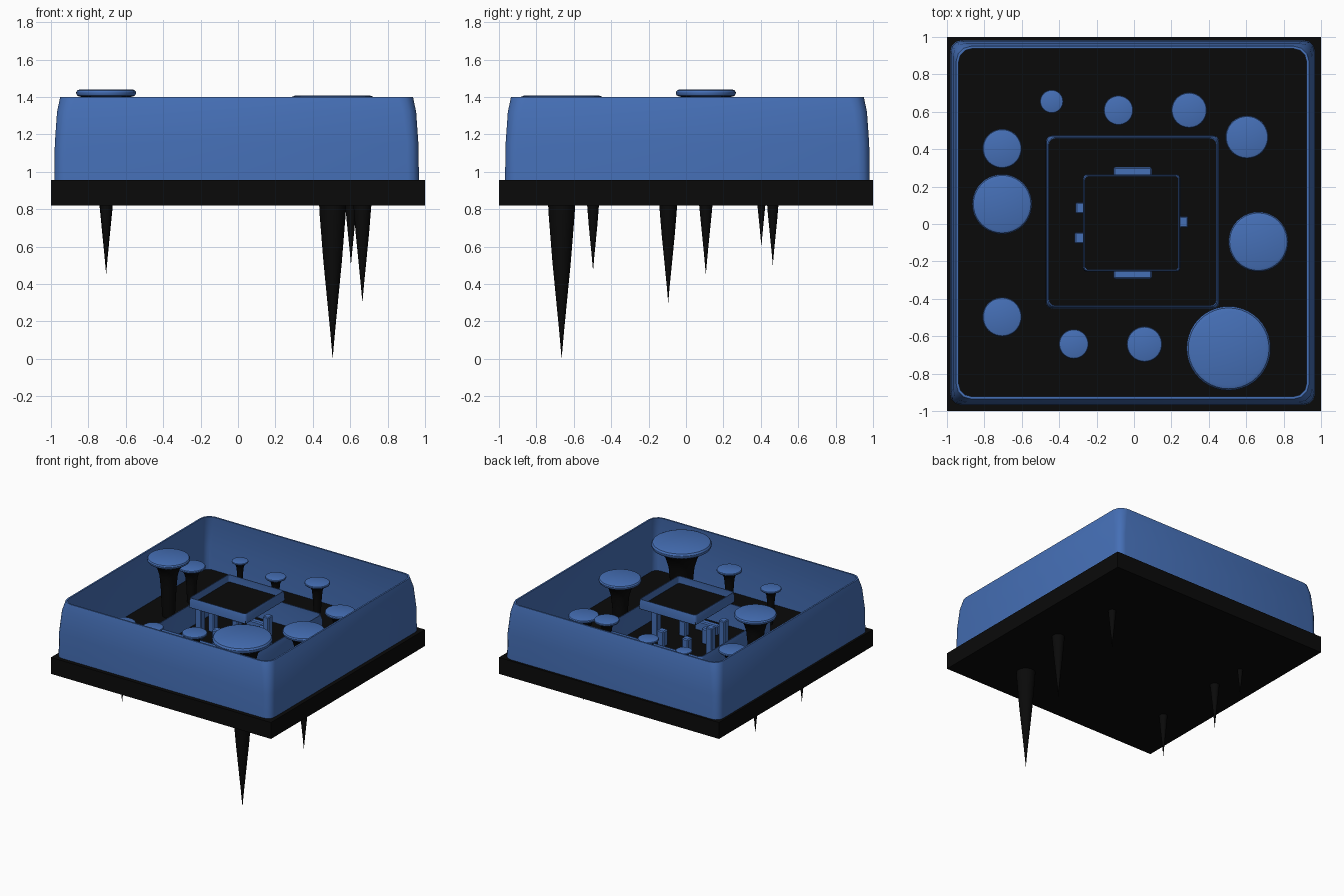
import bpy, bmesh, math

if "Cube" in bpy.data.objects:
    bpy.data.objects.remove(bpy.data.objects["Cube"])

def material(name, rgb):
    m = bpy.data.materials.new(name)
    m.diffuse_color = (*rgb, 1)
    m.use_nodes = True
    m.node_tree.nodes["Principled BSDF"].inputs["Base Color"].default_value = m.diffuse_color
    return m

BLUE = material("blue", (0.06, 0.16, 0.47))
BLACK = material("black", (0.003, 0.003, 0.003))

def finish(name, bm, mat, smooth=False):
    bmesh.ops.recalc_face_normals(bm, faces=bm.faces)
    me = bpy.data.meshes.new(name)
    bm.to_mesh(me)
    bm.free()
    ob = bpy.data.objects.new(name, me)
    bpy.context.collection.objects.link(ob)
    me.materials.append(mat)
    if smooth:
        bpy.ops.object.select_all(action='DESELECT')
        ob.select_set(True)
        bpy.context.view_layer.objects.active = ob
        bpy.ops.object.shade_smooth_by_angle(angle=math.radians(30))
    return ob

def box(name, x, y, z, mat, bevel=0):
    bm = bmesh.new()
    bmesh.ops.create_cube(bm, size=1)
    for v in bm.verts:
        v.co = [r[0] if c < 0 else r[1] for c, r in zip(v.co, (x, y, z))]
    if bevel:
        bmesh.ops.bevel(bm, geom=bm.edges[:], offset=bevel, segments=1, affect='EDGES')
    return finish(name, bm, mat)

def square_loop(bm, half, radius, z, cx, cy, seg=3):
    loop = []
    for k, (sx, sy) in enumerate(((1, 1), (-1, 1), (-1, -1), (1, -1))):
        for i in range(seg + 1):
            a = math.pi / 2 * (k + i / seg)
            loop.append(bm.verts.new((cx + sx * (half - radius) + radius * math.cos(a),
                                      cy + sy * (half - radius) + radius * math.sin(a), z)))
    return loop

def square_wall(name, profile, cx, cy):
    # closed cross-section of (half width, corner radius, z) swept round a square
    bm = bmesh.new()
    loops = [square_loop(bm, h, r, z, cx, cy) for h, r, z in profile]
    for a, b in zip(loops, loops[1:] + loops[:1]):
        for i in range(len(a)):
            j = (i + 1) % len(a)
            bm.faces.new((a[i], a[j], b[j], b[i]))
    return finish(name, bm, BLUE, True)

def lathe(name, profile, x, y, mat, n=40):
    bm = bmesh.new()
    rings = []
    for r, z in profile:
        if r == 0:
            rings.append([bm.verts.new((x, y, z))] * n)
        else:
            rings.append([bm.verts.new((x + r * math.cos(2 * math.pi * i / n),
                                        y + r * math.sin(2 * math.pi * i / n), z)) for i in range(n)])
    for a, b in zip(rings, rings[1:]):
        for i in range(n):
            j = (i + 1) % n
            bm.faces.new(list(dict.fromkeys((a[i], a[j], b[j], b[i]))))
    return finish(name, bm, mat, True)

# Base slab
box("base_slab", (-1, 1), (-1, 1), (0.82, 0.955), BLACK)

# Outer wall
square_wall("outer_wall", [(0.975, 0.06, 0.95), (0.972, 0.06, 1.15), (0.96, 0.07, 1.32),
                           (0.943, 0.08, 1.4), (0.93, 0.07, 1.4), (0.937, 0.06, 1.32),
                           (0.945, 0.05, 1.15), (0.945, 0.05, 0.95)], -0.0075, 0.0075)
# Inner low wall
square_wall("inner_wall", [(0.462, 0.03, 0.95), (0.46, 0.03, 1.10), (0.452, 0.035, 1.14),
                           (0.446, 0.03, 1.14), (0.448, 0.025, 1.10), (0.448, 0.025, 0.95)],
            -0.0075, 0.01)
# Raised tray with black floor
square_wall("tray_rim", [(0.26, 0.02, 1.28), (0.259, 0.02, 1.33), (0.254, 0.02, 1.355),
                         (0.249, 0.018, 1.355), (0.251, 0.016, 1.33), (0.251, 0.016, 1.28)],
            -0.0125, 0.005)
box("tray_floor", (-0.268, 0.243), (-0.25, 0.26), (1.275, 1.295), BLACK)

# Small posts and bars around the tray
for x, y, top in ((-0.285, 0.085, 1.2), (-0.29, -0.075, 1.2), (0.263, 0.01, 1.25)):
    box("tray_post", (x - 0.027, x + 0.027), (y - 0.03, y + 0.03), (0.95, top), BLUE, 0.006)
for y in (-0.27, 0.28):
    box("side_bar", (-0.11, 0.095), (y - 0.025, y + 0.025), (0.95, 1.03), BLUE, 0.008)
for x, y in ((-0.12, -0.1), (-0.1, 0.13), (0.1, -0.12), (0.13, 0.12)):
    box("small_block", (x - 0.03, x + 0.03), (y - 0.03, y + 0.03), (0.95, 1.08), BLUE, 0.008)

# Pegs: x, y, head radius, top height, tip height
pegs = [(-0.44, 0.655, 0.062, 1.27, 0.87), (-0.083, 0.608, 0.079, 1.255, 0.84),
        (0.295, 0.608, 0.095, 1.31, 0.84), (0.604, 0.464, 0.115, 1.21, 0.5),
        (-0.705, 0.403, 0.105, 1.255, 0.6), (-0.705, 0.106, 0.16, 1.44, 0.45),
        (0.665, -0.095, 0.16, 1.285, 0.3), (0.506, -0.665, 0.225, 1.408, 0.0),
        (-0.705, -0.497, 0.105, 1.13, 0.47), (-0.322, -0.642, 0.079, 1.255, 0.84),
        (0.056, -0.643, 0.095, 1.31, 0.84)]
STEM = ((0, 0), (0.1, 0.055), (0.37, 0.22), (0.55, 0.31), (0.75, 0.37), (0.85, 0.43),
        (0.91, 0.54), (0.95, 0.74), (0.965, 0.9), (0.97, 0))
HEAD = ((0, -0.24), (0.9, -0.24), (0.97, -0.2), (1, -0.14), (1, -0.09), (0.96, -0.03), (0.88, 0), (0, 0))
for x, y, r, top, tip in pegs:
    lathe("peg_stem", [(k * r, tip + f * (top - tip)) for f, k in STEM], x, y, BLACK)
    lathe("peg_head", [(k * r, top + h * r) for k, h in HEAD], x, y, BLUE)
